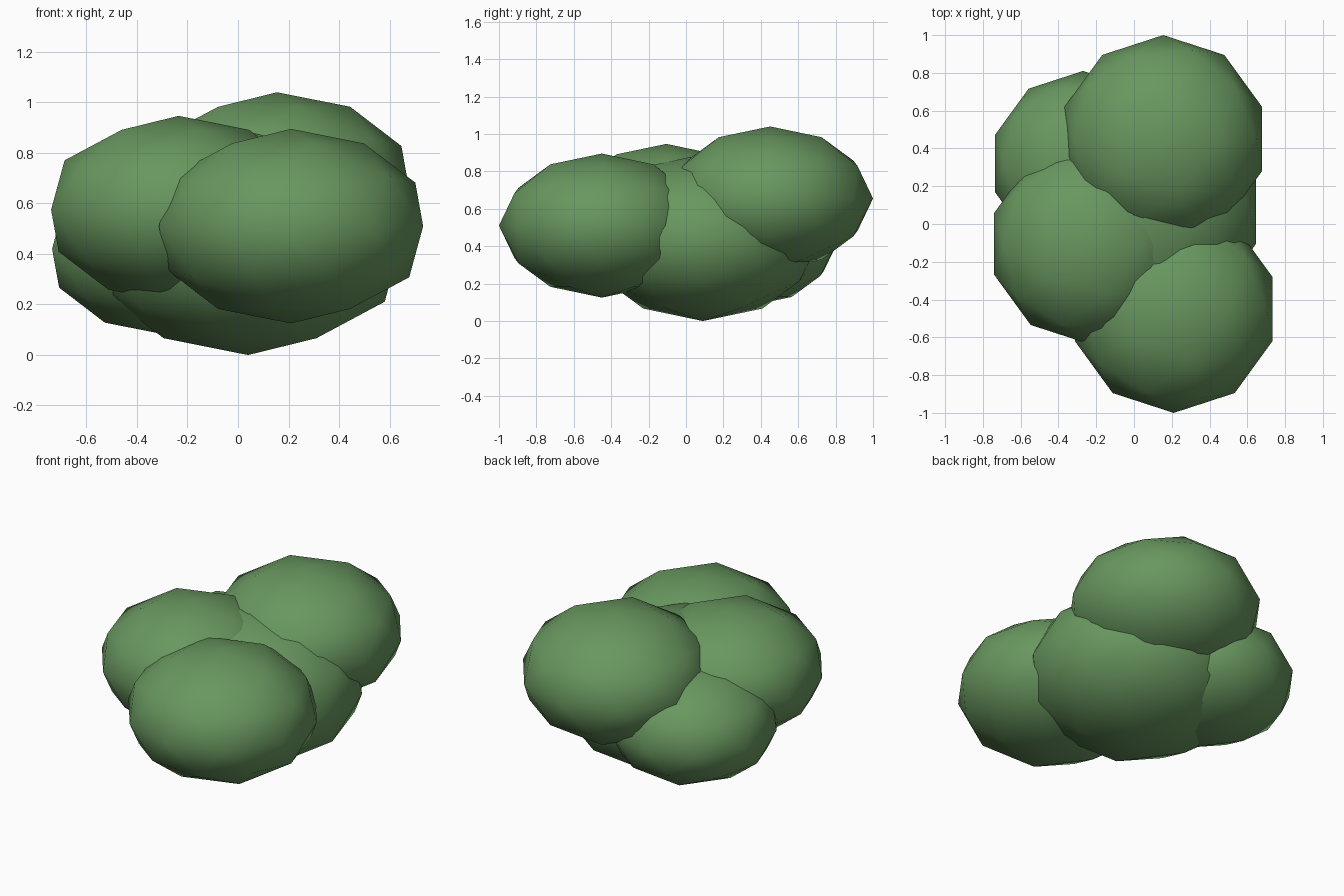
import bpy

default_cube = bpy.data.objects.get("Cube")
if default_cube:
    bpy.data.objects.remove(default_cube, do_unlink=True)

# Leaf green shared by every clump
leaf = bpy.data.materials.new("leaf_green")
leaf.use_nodes = True
green = (0.14, 0.31, 0.115, 1.0)
leaf.diffuse_color = green
shader = leaf.node_tree.nodes["Principled BSDF"]
shader.inputs["Base Color"].default_value = green
shader.inputs["Roughness"].default_value = 0.9

FLATTEN = 0.7  # height of each clump relative to its width


def clump(name, radius, location):
    """A squashed, smooth-shaded low-poly ball of leaves."""
    bpy.ops.mesh.primitive_ico_sphere_add(subdivisions=2, radius=radius, location=location)
    obj = bpy.context.object
    obj.name = name
    obj.scale.z = FLATTEN
    bpy.ops.object.transform_apply(location=False, rotation=False, scale=True)
    bpy.ops.object.shade_smooth()
    obj.data.materials.append(leaf)
    return obj


# Large low core with four clumps overlapping it
clump("bush_core", 0.636, (0.04, 0.09, 0.445))
clump("front_clump", 0.55, (0.21, -0.45, 0.51))
clump("back_clump", 0.55, (0.155, 0.45, 0.655))
clump("right_clump", 0.531, (-0.235, -0.105, 0.575))
clump("back_right_clump", 0.49, (-0.27, 0.32, 0.42))
